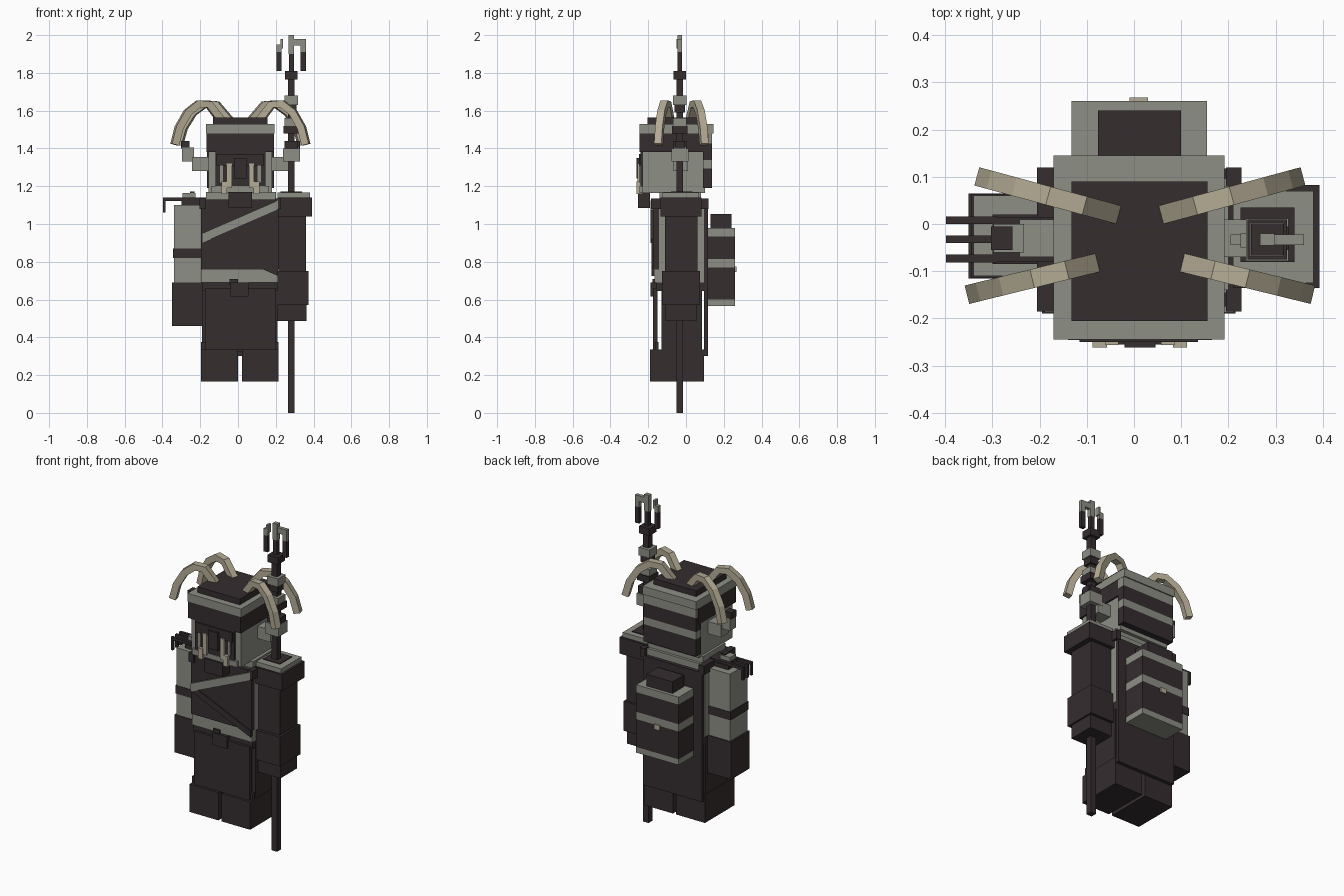
import bpy, bmesh, math
from mathutils import Vector

CX = 0.0125  # the figure's own mirror plane


def material(name, rgb):
    m = bpy.data.materials.new(name)
    m.diffuse_color = (*rgb, 1)
    return m


DARK = material("dark brown", (0.036, 0.026, 0.028))
GREY = material("stone grey", (0.27, 0.275, 0.235))
BONE = material("bone", (0.46, 0.41, 0.30))


def finish(name, bm, mat):
    bmesh.ops.recalc_face_normals(bm, faces=bm.faces)
    me = bpy.data.meshes.new(name)
    bm.to_mesh(me)
    bm.free()
    me.materials.append(mat)
    ob = bpy.data.objects.new(name, me)
    bpy.context.collection.objects.link(ob)
    return ob


def box(name, mat, x, y, z):
    """Box from (min, max) ranges on each axis."""
    bm = bmesh.new()
    bmesh.ops.create_cube(bm, size=1)
    for v in bm.verts:
        v.co = [r[0] + (c + 0.5) * (r[1] - r[0]) for c, r in zip(v.co, (x, y, z))]
    return finish(name, bm, mat)


def stack(name, x, y, levels):
    """Bands piled up: levels holds (bottom, top, material)."""
    for i, (a, b, m) in enumerate(levels):
        box(f"{name}_{i + 1}", m, x, y, (a, b))


def strap(name, mat, p, q, width, y):
    """Flat diagonal band in the front plane."""
    bm = bmesh.new()
    h = width / 2
    pts = [(p[0], p[1] - h), (q[0], q[1] - h), (q[0], q[1] + h), (p[0], p[1] + h)]
    f = bm.faces.new([bm.verts.new((a, y[0], b)) for a, b in pts])
    ext = bmesh.ops.extrude_face_region(bm, geom=[f])
    for v in ext["geom"]:
        if isinstance(v, bmesh.types.BMVert):
            v.co.y = y[1]
    finish(name, bm, mat)


def horn(name, start, end, side):
    """Square tube swept along an arch that leans outward."""
    arch = [(0, 1.55), (0.25, 1.632), (0.47, 1.636), (0.70, 1.59), (0.88, 1.51), (0.97, 1.42)]
    a, b = Vector((*start, 0)), Vector((*end, 0))
    out = (b - a).normalized()
    across = Vector((-out.y, out.x, 0))
    pts = [a.lerp(b, t) + Vector((0, 0, z)) for t, z in arch]
    bm = bmesh.new()
    rings = []
    for i, p in enumerate(pts):
        d = (pts[min(i + 1, len(pts) - 1)] - pts[max(i - 1, 0)]).normalized()
        n = across.cross(d)
        rings.append([bm.verts.new(p + across * s * 0.02 + n * t * 0.02)
                      for s, t in ((-1, -1), (1, -1), (1, 1), (-1, 1))])
    for r, s in zip(rings, rings[1:]):
        for k in range(4):
            bm.faces.new((r[k], r[(k + 1) % 4], s[(k + 1) % 4], s[k]))
    bm.faces.new(rings[0])
    bm.faces.new(rings[-1])
    for v in bm.verts:
        v.co.x = CX + side * v.co.x
    finish(name, bm, BONE)


# legs, boots and skirt cloths
for side, (x0, x1) in (("left", (-0.195, 0.0)), ("right", (0.022, 0.215))):
    box(f"{side}_boot", DARK, (x0, x1), (-0.19, 0.095), (0.165, 0.335))
    box(f"{side}_leg", DARK, (x0 + 0.005, x1 - 0.005), (-0.13, 0.085), (0.33, 0.70))
box("front_apron", DARK, (-0.175, 0.20), (-0.175, -0.15), (0.335, 0.66))
box("apron_hem", DARK, (-0.195, 0.215), (-0.165, -0.145), (0.325, 0.375))
box("back_cloth", DARK, (-0.19, 0.21), (0.095, 0.117), (0.30, 1.09))

# torso with belt and straps
box("torso", GREY, (-0.195, 0.212), (-0.145, 0.096), (0.69, 1.13))
box("chest_plate", DARK, (-0.197, 0.214), (-0.175, -0.144), (0.76, 1.13))
box("waist", GREY, (-0.195, 0.212), (-0.168, -0.14), (0.69, 0.77))
box("belt", DARK, (-0.19, 0.21), (-0.16, 0.10), (0.645, 0.70))
box("buckle", DARK, (-0.04, 0.055), (-0.187, -0.15), (0.615, 0.69))
box("buckle_top", DARK, (-0.045, 0.0), (-0.178, -0.15), (0.68, 0.71))
strap("grey_strap", GREY, (-0.19, 0.925), (0.212, 1.10), 0.05, (-0.187, -0.17))
strap("dark_strap", DARK, (-0.19, 0.92), (0.212, 0.745), 0.04, (-0.182, -0.16))
box("collar", GREY, (-0.17, 0.20), (-0.14, 0.08), (1.12, 1.17))
for x0, x1 in ((-0.205, -0.17), (0.195, 0.228)):
    box("strap_over_shoulder", DARK, (x0, x1), (-0.185, 0.12), (1.08, 1.135))

# left arm, with a clawed shoulder ornament
stack("left_arm", (-0.34, -0.197), (-0.11, 0.06),
      [(0.68, 0.82, GREY), (0.87, 1.10, GREY)])
box("left_arm_band", DARK, (-0.345, -0.195), (-0.113, 0.063), (0.82, 0.87))
box("left_sleeve", DARK, (-0.35, -0.19), (-0.115, 0.065), (0.46, 0.69))
box("left_shoulder_base", DARK, (-0.30, -0.17), (-0.085, 0.02), (1.09, 1.125))
box("left_shoulder_plate", DARK, (-0.30, -0.17), (-0.08, 0.015), (1.12, 1.14))
box("left_shoulder_gem", GREY, (-0.295, -0.225), (-0.06, -0.005), (1.13, 1.165))
box("left_shoulder_stud", DARK, (-0.255, -0.23), (-0.06, -0.01), (1.165, 1.172))
for y in (0.008, -0.032, -0.073):
    box("claw", DARK, (-0.398, -0.29), (y - 0.008, y + 0.008), (1.122, 1.14))
    box("claw_tip", DARK, (-0.398, -0.384), (y - 0.008, y + 0.008), (1.06, 1.13))

# right arm
box("right_arm", DARK, (0.215, 0.36), (-0.11, 0.06), (0.57, 1.05))
box("right_sleeve", DARK, (0.205, 0.373), (-0.128, 0.073), (0.57, 0.75))
box("right_hand", DARK, (0.21, 0.362), (-0.108, 0.055), (0.487, 0.58))
box("right_shoulder_pad", DARK, (0.21, 0.393), (-0.135, 0.083), (1.04, 1.14))
box("right_shoulder_rim", GREY, (0.21, 0.38), (-0.125, 0.07), (1.14, 1.168))
box("right_shoulder_top", DARK, (0.225, 0.34), (-0.08, 0.035), (1.165, 1.173))

# staff with collars and a forked head
SX, SY = 0.282, -0.033
box("staff_shaft", DARK, (SX - 0.018, SX + 0.018), (SY - 0.018, SY + 0.018), (0, 1.80))
for r, a, b, m in ((0.034, 1.765, 1.81, DARK), (0.036, 1.63, 1.68, GREY),
                   (0.028, 1.59, 1.63, DARK), (0.036, 1.52, 1.56, GREY),
                   (0.042, 1.48, 1.52, DARK), (0.036, 1.40, 1.44, DARK),
                   (0.045, 1.33, 1.40, GREY)):
    box("staff_collar", m, (SX - r, SX + r), (SY - r, SY + r), (a, b))
box("fork_centre_base", DARK, (0.27, 0.296), (-0.046, -0.02), (1.80, 1.90))
box("fork_centre", GREY, (0.267, 0.297), (-0.046, -0.02), (1.90, 2.0))
box("fork_bar", GREY, (0.29, 0.36), (-0.044, -0.022), (1.945, 1.98))
box("fork_left_bar", GREY, (0.225, 0.238), (-0.05, -0.02), (1.93, 1.98))
for x0, x1 in ((0.204, 0.23), (0.332, 0.36)):
    box("fork_prong", DARK, (x0, x1), (-0.044, -0.022), (1.81, 1.91))
    box("fork_prong_top", GREY, (x0, x1), (-0.044, -0.022), (1.91, 1.95))

# head, hat and banded back
box("head", GREY, (-0.155, 0.18), (-0.23, 0.10), (1.165, 1.40))
box("hat_brim", DARK, (-0.168, 0.19), (-0.245, 0.12), (1.38, 1.48))
box("hat_band", GREY, (-0.17, 0.192), (-0.245, 0.145), (1.48, 1.53))
box("hat_top", DARK, (-0.132, 0.156), (-0.205, 0.09), (1.53, 1.565))
stack("head_back", (-0.165, 0.19), (0.09, 0.138),
      [(1.19, 1.295, DARK), (1.295, 1.34, GREY), (1.34, 1.425, DARK), (1.425, 1.48, GREY)])

# face mask, tusks and beard
box("face_mask", DARK, (-0.12, 0.145), (-0.242, -0.228), (1.20, 1.38))
box("brow", DARK, (-0.115, 0.135), (-0.25, -0.23), (1.31, 1.37))
box("nose", DARK, (-0.02, 0.045), (-0.262, -0.23), (1.24, 1.35))
box("beard", DARK, (-0.05, 0.075), (-0.255, -0.19), (1.085, 1.17))
box("jaw", GREY, (-0.14, 0.165), (-0.246, -0.22), (1.165, 1.20))
for s in (-1, 1):
    def span(a, b):
        return tuple(sorted((CX + s * a, CX + s * b)))
    box("tusk", BONE, span(0.045, 0.073), (-0.256, -0.23), (1.19, 1.32))
    box("tusk_root", BONE, span(0.07, 0.10), (-0.262, -0.23), (1.16, 1.225))
    box("cheek_stripe", GREY, span(0.092, 0.108), (-0.248, -0.23), (1.22, 1.32))
    # ears with dark tips
    box("ear", GREY, span(0.16, 0.255), (-0.07, 0.01), (1.28, 1.355))
    box("ear_outer", GREY, span(0.245, 0.31), (-0.06, 0.0), (1.33, 1.405))
    box("ear_tip", DARK, span(0.27, 0.315), (-0.055, -0.005), (1.40, 1.44))
    # two horns on each side
    horn("rear_horn", (0.058, 0.023), (0.335, 0.098), s)
    horn("front_horn", (0.103, -0.085), (0.355, -0.147), s)

# backpack
stack("backpack", (-0.132, 0.155), (0.115, 0.26),
      [(0.565, 0.60, GREY), (0.60, 0.77, DARK), (0.77, 0.815, GREY),
       (0.815, 0.935, DARK), (0.935, 0.98, GREY)])
box("backpack_roll", DARK, (-0.076, 0.099), (0.13, 0.24), (0.98, 1.052))
box("backpack_latch", BONE, (-0.01, 0.03), (0.255, 0.268), (0.745, 0.775))
